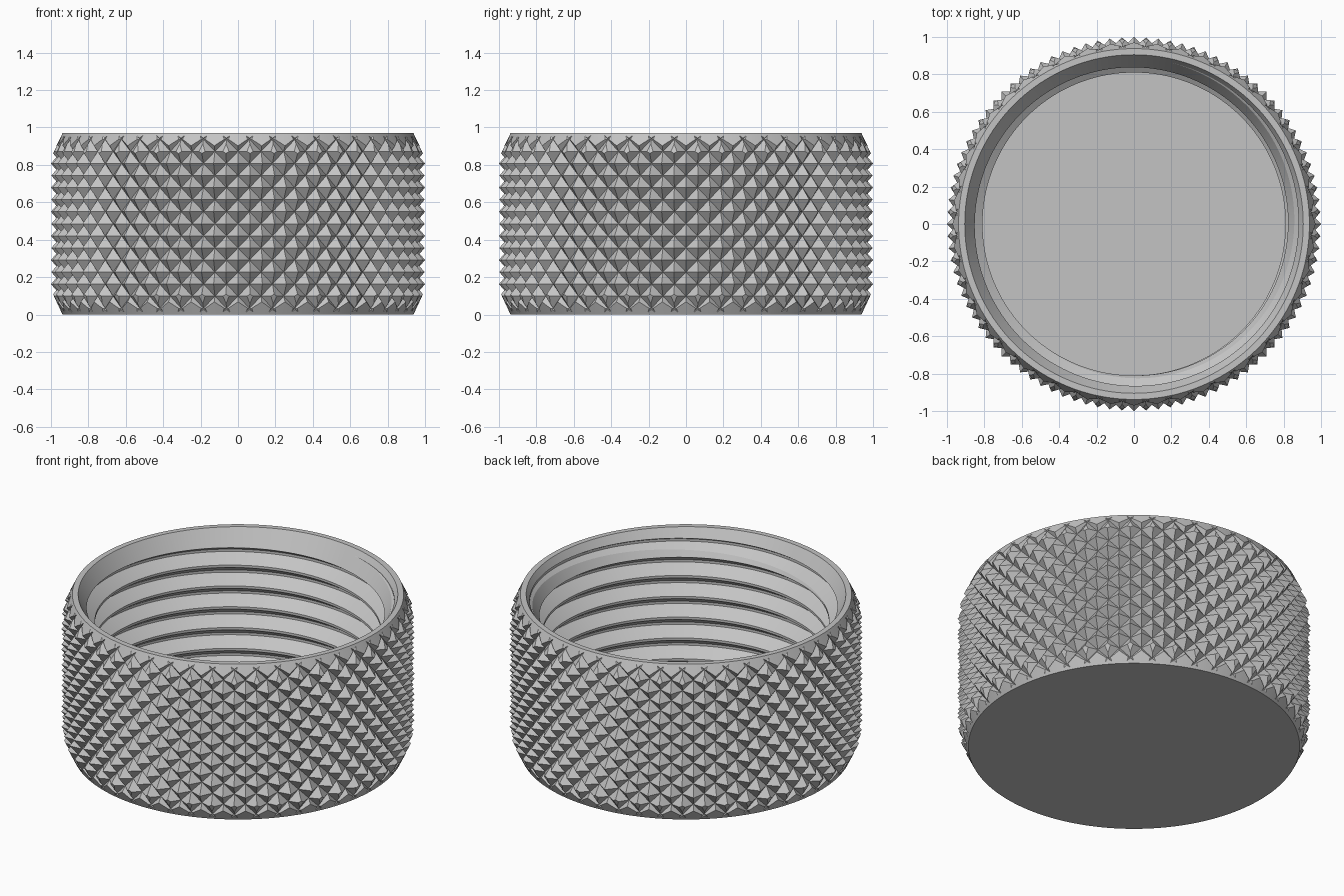
import bpy, bmesh, math

if "Cube" in bpy.data.objects:
    bpy.data.objects.remove(bpy.data.objects["Cube"])

HEIGHT, MID = 0.97, 0.485
TAU = 2 * math.pi


def polar(r, a, z):
    return (r * math.cos(a), r * math.sin(a), z)


def finish(name, bm):
    bmesh.ops.recalc_face_normals(bm, faces=bm.faces)
    mesh = bpy.data.meshes.new(name)
    bm.to_mesh(mesh)
    bm.free()
    obj = bpy.data.objects.new(name, mesh)
    bpy.context.collection.objects.link(obj)
    return obj


def lathe(name, profile, segs=192):
    """Closed solid of revolution from (radius, height) pairs."""
    bm = bmesh.new()
    rings = [[bm.verts.new(polar(r, TAU * i / segs, z)) for i in range(segs)]
             for r, z in profile]
    for a, b in zip(rings, rings[1:]):
        for i in range(segs):
            j = (i + 1) % segs
            bm.faces.new((a[i], a[j], b[j], b[i]))
    bm.faces.new(rings[0])
    bm.faces.new(rings[-1])
    return finish(name, bm)


def knurled_solid(name, cols=96, half_rows=8, step=0.0645, tip=1.0, valley=0.945):
    """Cylinder of staggered four-sided pyramids."""
    bm = bmesh.new()
    rows = range(-half_rows, half_rows + 1)
    grid = [[bm.verts.new(polar(tip if (i + k) % 2 else valley,
                                TAU * i / cols, MID + step * k))
             for i in range(cols)] for k in rows]
    for n, k in enumerate(list(rows)[:-1]):
        for i in range(cols):
            j = (i + 1) % cols
            a, b, c, d = grid[n][i], grid[n][j], grid[n + 1][j], grid[n + 1][i]
            # split every cell along its groove
            if (i + k) % 2:
                tris = ((a, b, d), (b, c, d))
            else:
                tris = ((a, b, c), (a, c, d))
            for t in tris:
                bm.faces.new(t)
    bm.faces.new(grid[0])
    bm.faces.new(grid[-1])
    return finish(name, bm)


def threaded_cavity(name, floor=0.1, top=1.06, pitch=0.13, crest=0.81,
                    root=0.885, flat=0.015, segs=144):
    """Helical thread void, clipped flat at floor and top."""
    flank = pitch / 2 - flat
    # crest centre sits at z = 0.90 where the angle is 135 degrees
    start = 0.90 - pitch * 0.375

    def radius(u):
        d = abs((u + pitch / 2) % pitch - pitch / 2)
        t = min(max((d - flat / 2) / flank, 0), 1)
        return crest + (root - crest) * t

    breaks = [n * pitch + s for n in range(-9, 4)
              for s in (-flat / 2, flat / 2, flat / 2 + flank, flat * 1.5 + flank)]
    bm = bmesh.new()
    cols = []
    for i in range(segs + 1):
        shift = start + pitch * i / segs
        col = []
        for u in breaks:
            z = min(max(u + shift, floor), top)
            col.append(bm.verts.new(polar(radius(z - shift), TAU * i / segs, z)))
        cols.append(col)
    for a, b in zip(cols, cols[1:]):
        for j in range(len(breaks) - 1):
            bm.faces.new((a[j], b[j], b[j + 1], a[j + 1]))
    bmesh.ops.remove_doubles(bm, verts=bm.verts, dist=1e-5)
    bmesh.ops.holes_fill(bm, edges=[e for e in bm.edges if e.is_boundary], sides=0)
    return finish(name, bm)


def boolean(obj, cutter, operation):
    mod = obj.modifiers.new(operation.lower(), 'BOOLEAN')
    mod.operation, mod.solver, mod.object = operation, 'EXACT', cutter
    bpy.context.view_layer.objects.active = obj
    bpy.ops.object.modifier_apply(modifier=mod.name)
    bpy.data.objects.remove(cutter, do_unlink=True)


# knurled outside, trimmed by a blank with chamfered ends
cap = knurled_solid("knurled_cap")
blank = lathe("chamfer_blank", [(0.938, 0), (1.02, 0.17),
                                (1.02, HEIGHT - 0.17), (0.938, HEIGHT)])
boolean(cap, blank, 'INTERSECT')

# threaded inside with a tapered mouth
boolean(cap, threaded_cavity("thread_cutter"), 'DIFFERENCE')
mouth = lathe("mouth_cutter", [(0.80, 0.795), (0.953, 1.05)])
boolean(cap, mouth, 'DIFFERENCE')

# plain grey metal
grey = bpy.data.materials.new("grey_metal")
grey.diffuse_color = (0.55, 0.55, 0.55, 1)
grey.use_nodes = True
grey.node_tree.nodes["Principled BSDF"].inputs["Base Color"].default_value = grey.diffuse_color
cap.data.materials.clear()
cap.data.materials.append(grey)

bpy.ops.object.select_all(action='DESELECT')
cap.select_set(True)
bpy.context.view_layer.objects.active = cap
bpy.ops.object.shade_smooth_by_angle(angle=math.radians(15))
